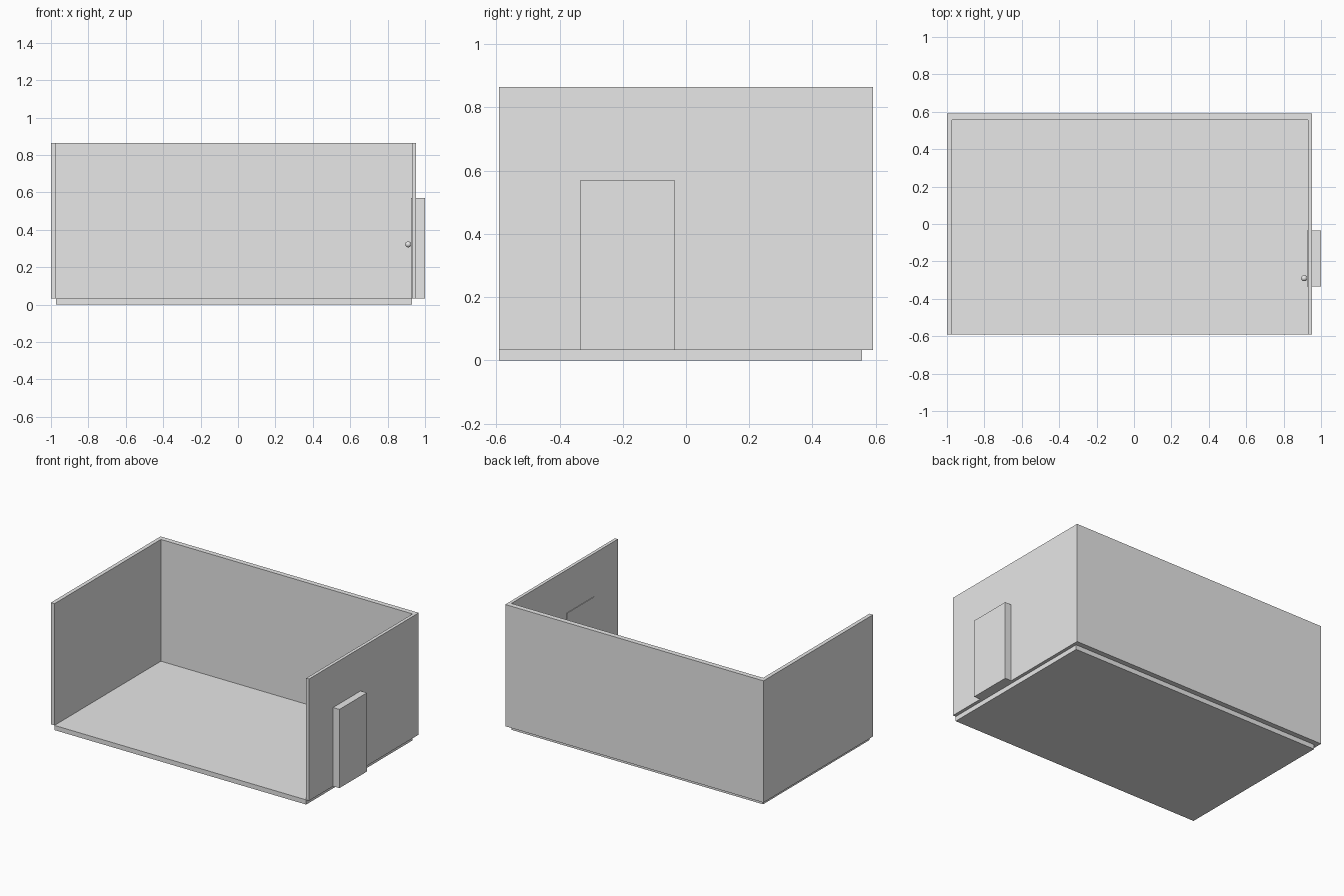
import bpy
import bmesh
from mathutils import Matrix, Vector

cube = bpy.data.objects.get("Cube")
if cube:
    bpy.data.objects.remove(cube, do_unlink=True)

# One plain grey for the whole room
grey = bpy.data.materials.new("light_grey")
grey.use_nodes = True
COLOUR = (0.8, 0.8, 0.8, 1)
grey.diffuse_color = COLOUR
grey.node_tree.nodes["Principled BSDF"].inputs["Base Color"].default_value = COLOUR


def add_object(name, bm):
    mesh = bpy.data.meshes.new(name)
    bm.to_mesh(mesh)
    bm.free()
    mesh.materials.append(grey)
    obj = bpy.data.objects.new(name, mesh)
    bpy.context.collection.objects.link(obj)
    return obj


def slab(name, low, high):
    """Box between two opposite corners."""
    low, high = Vector(low), Vector(high)
    bm = bmesh.new()
    bmesh.ops.create_cube(bm, size=1)
    bmesh.ops.scale(bm, vec=high - low, verts=bm.verts)
    bmesh.ops.translate(bm, vec=(low + high) / 2, verts=bm.verts)
    return add_object(name, bm)


# Shared levels of the open room
FRONT, INNER_BACK, BACK = -0.592, 0.557, 0.592
FLOOR, TOP = 0.032, 0.864
LEFT_IN, RIGHT_IN, RIGHT_OUT = 0.93, -0.973, 0.952

# Floor and three walls
slab("floor", (RIGHT_IN, FRONT, 0), (LEFT_IN, INNER_BACK, FLOOR))
slab("right_wall", (-1, FRONT, FLOOR), (RIGHT_IN, INNER_BACK, TOP))
slab("left_wall", (LEFT_IN, FRONT, FLOOR), (RIGHT_OUT, INNER_BACK, TOP))
slab("back_wall", (-1, INNER_BACK, FLOOR), (RIGHT_OUT, BACK, TOP))

# Door set through the left wall, with a round knob inside
slab("door", (0.926, -0.333, FLOOR), (1, -0.036, 0.57))
bm = bmesh.new()
bmesh.ops.create_uvsphere(bm, u_segments=24, v_segments=12, radius=0.016,
                          matrix=Matrix.Translation((0.91, -0.29, 0.322)))
for face in bm.faces:
    face.smooth = True
add_object("door_knob", bm)
